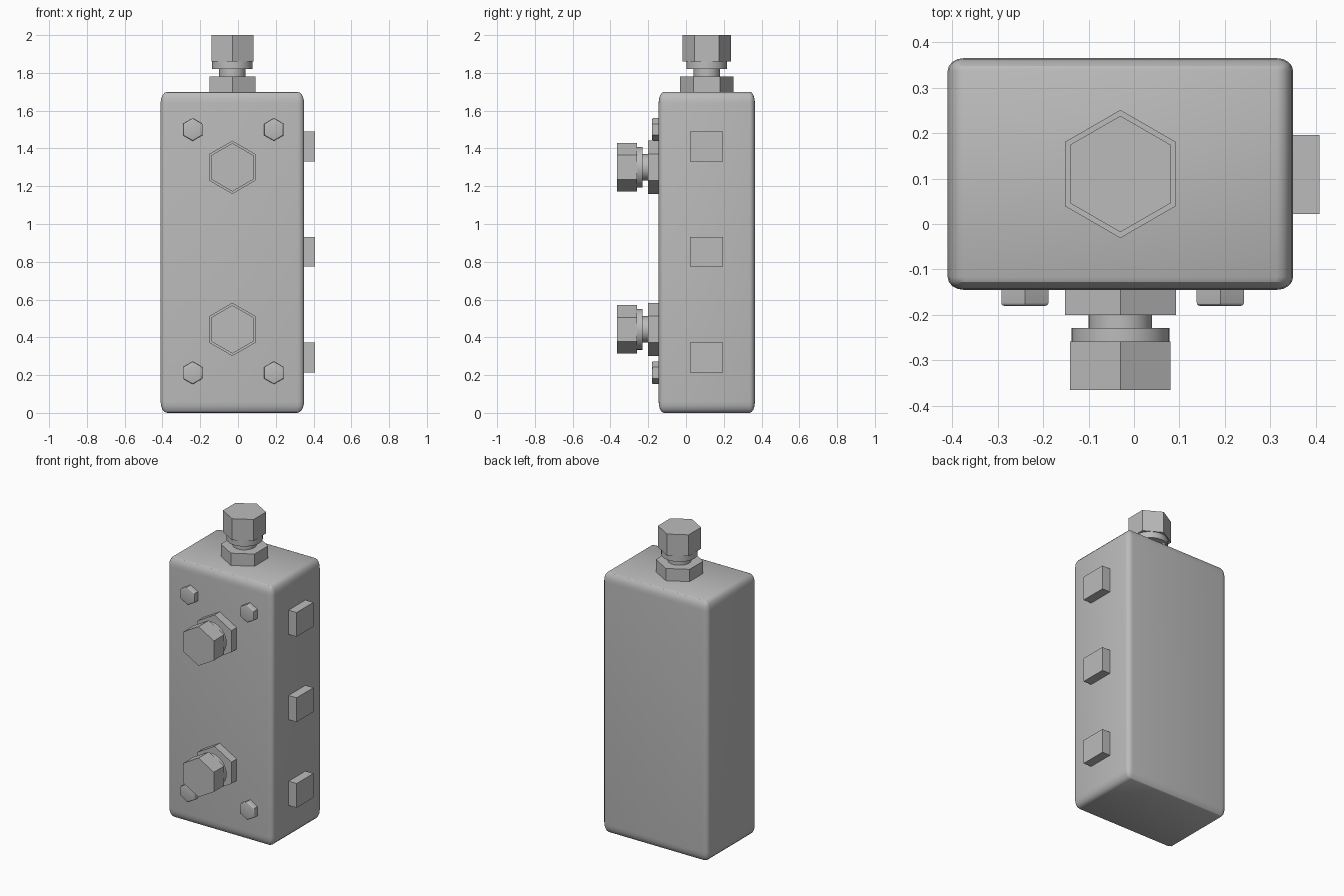
import bpy, bmesh, math
from mathutils import Matrix, Vector

default = bpy.data.objects.get("Cube")
if default:
    bpy.data.objects.remove(default, do_unlink=True)

grey = bpy.data.materials.new("metal grey")
grey.use_nodes = True
colour = (0.5, 0.5, 0.5, 1)
grey.diffuse_color = colour
grey.node_tree.nodes["Principled BSDF"].inputs["Base Color"].default_value = colour

FRONT = Matrix.Rotation(math.pi / 2, 4, "X")  # local z becomes -y, local y becomes z
UP = Matrix.Identity(4)


def finish(name, bm, smooth=True):
    bmesh.ops.recalc_face_normals(bm, faces=bm.faces)
    mesh = bpy.data.meshes.new(name)
    bm.to_mesh(mesh)
    bm.free()
    mesh.materials.append(grey)
    obj = bpy.data.objects.new(name, mesh)
    bpy.context.collection.objects.link(obj)
    if smooth:
        bpy.ops.object.select_all(action="DESELECT")
        obj.select_set(True)
        bpy.context.view_layer.objects.active = obj
        bpy.ops.object.shade_smooth_by_angle(angle=math.radians(30))
    return obj


def box(name, low, high, rounding=None):
    """Box between two corners, with an optional rounding size per axis."""
    low, high = Vector(low), Vector(high)
    size = high - low
    r = Vector(rounding or (1, 1, 1))
    bm = bmesh.new()
    bmesh.ops.create_cube(bm, size=1)
    bmesh.ops.scale(bm, vec=[s / k for s, k in zip(size, r)], verts=bm.verts)
    if rounding:
        bmesh.ops.bevel(bm, geom=bm.edges[:], offset=1, segments=4,
                        profile=0.5, affect="EDGES")
    bmesh.ops.scale(bm, vec=r, verts=bm.verts)
    bmesh.ops.translate(bm, vec=(low + high) / 2, verts=bm.verts)
    return finish(name, bm, smooth=bool(rounding))


def prism(name, base, turn, sides, radius, start, end, rounding=0):
    """Prism or cylinder standing on base, from start to end along its axis."""
    bm = bmesh.new()
    bmesh.ops.create_cone(bm, cap_ends=True, segments=sides, radius1=radius,
                          radius2=radius, depth=end - start)
    bmesh.ops.translate(bm, vec=(0, 0, (start + end) / 2), verts=bm.verts)
    if rounding:
        rim = [e for e in bm.edges if all(v.co.z > end - 0.001 for v in e.verts)]
        bmesh.ops.bevel(bm, geom=rim, offset=rounding, segments=3,
                        profile=0.5, affect="EDGES")
    bmesh.ops.transform(bm, matrix=Matrix.Translation(base) @ turn, verts=bm.verts)
    return finish(name, bm, smooth=sides > 6 or rounding > 0)


def fitting(name, base, turn, levels):
    """Hexagonal flange, narrow neck, round collar and hexagonal nut."""
    parts = (("flange", 6, 0.141), ("neck", 32, 0.07),
             ("collar", 32, 0.108), ("nut", 6, 0.128))
    start = -0.01
    for (part, sides, radius), end in zip(parts, levels):
        prism(f"{name}_{part}", base, turn, sides, radius, start, end)
        start = end


# Housing
box("housing", (-0.41, -0.145, 0), (0.35, 0.365, 1.7), (0.036, 0.028, 0.06))

# Cable fittings on the front and on top
for name, z in (("upper_fitting", 1.3), ("lower_fitting", 0.442)):
    fitting(name, (-0.03, -0.145, z), FRONT, (0.055, 0.084, 0.114, 0.22))
fitting("top_fitting", (-0.03, 0.11, 1.7), UP, (0.08, 0.82 - 0.7, 0.16, 0.3))

# Cover bolts
for side, x in (("right", -0.24), ("left", 0.19)):
    for level, z in (("upper", 1.5), ("lower", 0.212)):
        prism(f"{level}_{side}_bolt", (x, -0.145, z), FRONT, 6, 0.06,
              -0.01, 0.035, rounding=0.007)

# Square buttons on the left side
for i, z in enumerate((0.293, 0.853, 1.41)):
    box(f"side_button_{i + 1}", (0.34, 0.022, z - 0.079), (0.408, 0.196, z + 0.079))
